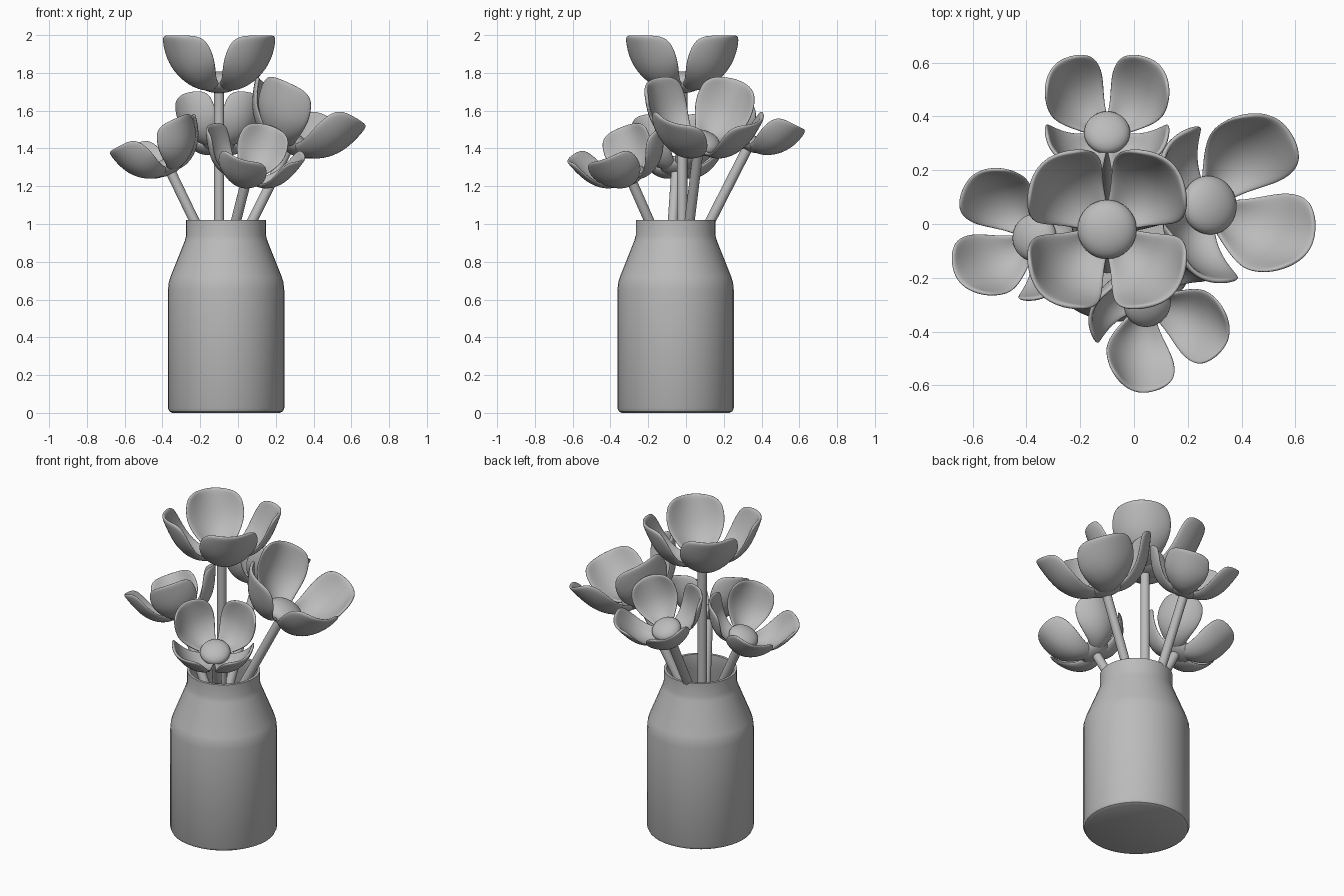
import bpy, bmesh, math
from mathutils import Matrix, Vector

cube = bpy.data.objects.get("Cube")
if cube:
    bpy.data.objects.remove(cube, do_unlink=True)

grey = bpy.data.materials.new("plain_grey")
grey.use_nodes = True
grey.diffuse_color = (0.5, 0.5, 0.5, 1)
grey.node_tree.nodes["Principled BSDF"].inputs["Base Color"].default_value = (0.5, 0.5, 0.5, 1)


def make_object(name, bm, matrix=Matrix(), angle=40):
    mesh = bpy.data.meshes.new(name)
    bmesh.ops.recalc_face_normals(bm, faces=bm.faces)
    bm.to_mesh(mesh)
    bm.free()
    mesh.materials.append(grey)
    obj = bpy.data.objects.new(name, mesh)
    bpy.context.collection.objects.link(obj)
    obj.matrix_world = matrix
    bpy.ops.object.select_all(action="DESELECT")
    obj.select_set(True)
    bpy.context.view_layer.objects.active = obj
    bpy.ops.object.shade_smooth_by_angle(angle=math.radians(angle))
    return obj


# Hollow vase: outer profile up to the lip, then down the inner wall
def make_vase():
    profile = [(0, 0), (0.285, 0), (0.3, 0.008), (0.308, 0.025), (0.308, 0.65), (0.304, 0.69),
               (0.295, 0.72), (0.219, 0.91), (0.211, 0.94), (0.211, 1.02), (0.195, 1.02),
               (0.195, 0.93), (0.28, 0.71), (0.29, 0.65), (0.29, 0.03), (0, 0.03)]
    bm = bmesh.new()
    verts = [bm.verts.new((r, 0, z)) for r, z in profile]
    edges = [bm.edges.new(pair) for pair in zip(verts, verts[1:])]
    bmesh.ops.spin(bm, geom=verts + edges, axis=(0, 0, 1), cent=(0, 0, 0),
                   angle=math.tau, steps=40, use_duplicate=False)
    bmesh.ops.remove_doubles(bm, verts=bm.verts, dist=0.0005)
    make_object("vase", bm, Matrix.Translation((-0.063, -0.055, 0)), 35)


# Cupped petal: rows of (reach, height, half width), edges curled inward
PETAL = [(0.04, -0.035, 0.05), (0.11, -0.04, 0.09), (0.19, -0.015, 0.135), (0.262, 0.05, 0.17),
         (0.305, 0.13, 0.175), (0.332, 0.2, 0.16), (0.348, 0.25, 0.115)]
ACROSS = [-1, -0.55, 0, 0.55, 1]


def make_petal(name, matrix):
    bm = bmesh.new()
    rows = []
    for i, (reach, height, width) in enumerate(PETAL):
        before, after = PETAL[max(i - 1, 0)], PETAL[min(i + 1, len(PETAL) - 1)]
        inward = Vector((before[1] - after[1], 0, after[0] - before[0])).normalized()
        last = i == len(PETAL) - 1
        row = []
        for s in ACROSS:
            point = Vector((reach, s * width, height)) + inward * (0.5 * width * s * s)
            if last:
                point.z -= 0.02 * s * s
            row.append(bm.verts.new(point))
        rows.append(row)
    for low, high in zip(rows, rows[1:]):
        for k in range(len(ACROSS) - 1):
            bm.faces.new((low[k], low[k + 1], high[k + 1], high[k]))
    petal = make_object(name, bm, matrix, 180)
    shell = petal.modifiers.new("thickness", "SOLIDIFY")
    shell.thickness = 0.022
    shell.offset = 0
    smooth = petal.modifiers.new("smooth", "SUBSURF")
    smooth.levels = smooth.render_levels = 2


# Flower: flattened centre, straight stem along its axis, four petals
def make_flower(name, centre, tilt, heading, scale):
    turn = Matrix.Rotation(math.radians(heading), 4, "Z")
    lean = turn @ Matrix.Rotation(math.radians(tilt), 4, "Y")
    place = Matrix.Translation(centre) @ lean
    sized = place @ Matrix.Scale(scale, 4)

    bm = bmesh.new()
    bmesh.ops.create_uvsphere(bm, u_segments=32, v_segments=16, radius=0.11)
    bmesh.ops.scale(bm, vec=(1, 1, 0.52), verts=bm.verts)
    make_object(name + "_centre", bm, sized, 180)

    length = (centre[2] - 0.45) / math.cos(math.radians(tilt))
    bm = bmesh.new()
    bmesh.ops.create_cone(bm, cap_ends=True, segments=20, radius1=0.027, radius2=0.027, depth=length)
    bmesh.ops.translate(bm, vec=(0, 0, -length / 2), verts=bm.verts)
    make_object(name + "_stem", bm, place)

    for k in range(4):
        spin = Matrix.Rotation(math.radians(45 + 90 * k), 4, "Z")
        make_petal(f"{name}_petal_{k + 1}", sized @ spin)


make_vase()
make_flower("top_flower", (-0.1, -0.02, 1.75), 0, 0, 1)
make_flower("left_flower", (0.28, 0.07, 1.43), 27, 14, 1)
make_flower("front_flower", (0.05, -0.3, 1.255), 27, -60, 0.8)
make_flower("right_flower", (-0.37, -0.05, 1.305), 26, 172, 0.8)
make_flower("back_flower", (-0.1, 0.34, 1.43), 27, 90, 0.78)
